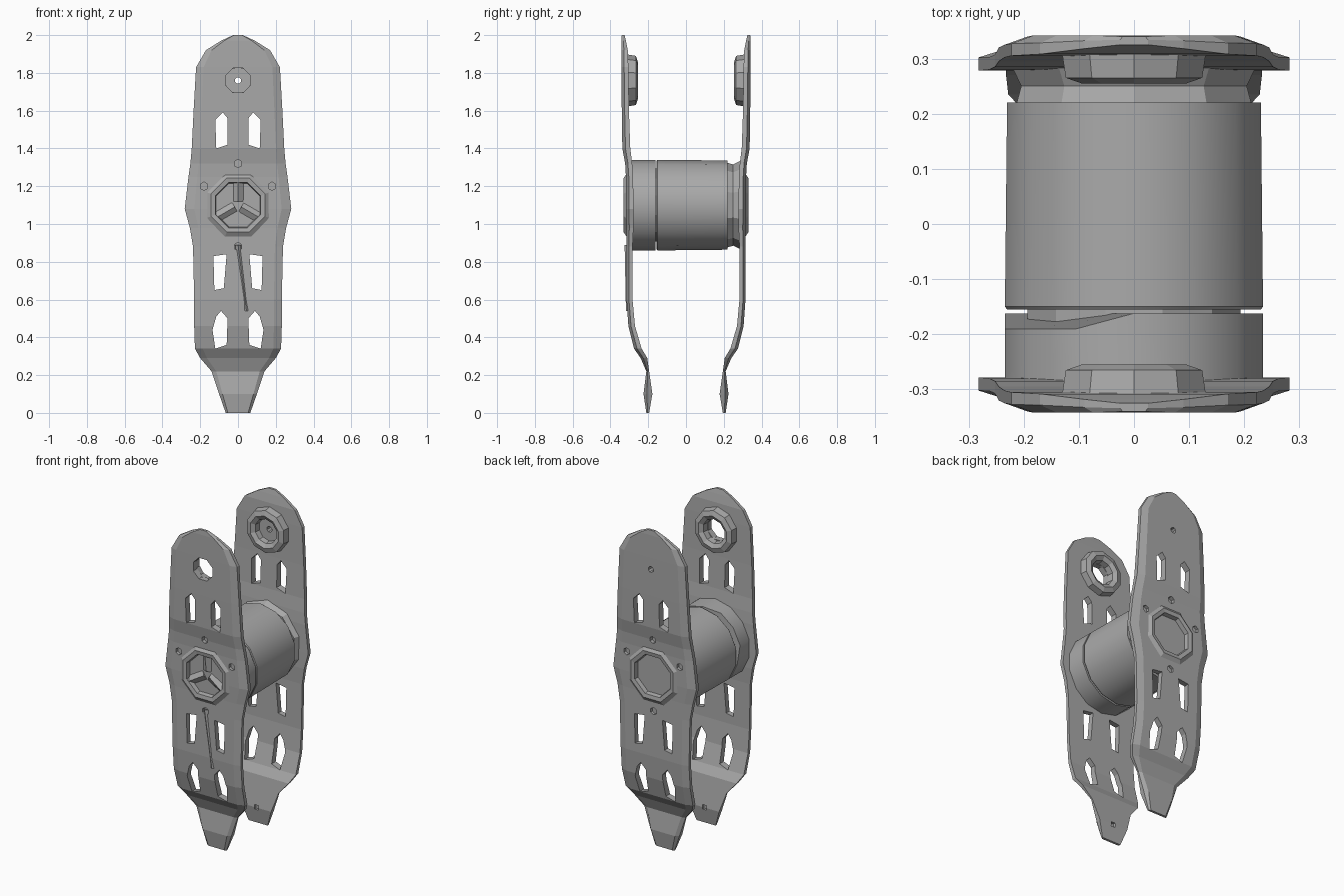
import bpy, bmesh, math
from mathutils import Vector

cube = bpy.data.objects.get("Cube")
if cube:
    bpy.data.objects.remove(cube, do_unlink=True)

grey = bpy.data.materials.new("plain grey")
grey.use_nodes = True
grey.diffuse_color = (0.4, 0.4, 0.4, 1)
bsdf = grey.node_tree.nodes["Principled BSDF"]
bsdf.inputs["Base Color"].default_value = (0.4, 0.4, 0.4, 1)
bsdf.inputs["Roughness"].default_value = 0.8

HUB_Z, EYE_Z = 1.1, 1.76


def finish(bm, name):
    bmesh.ops.recalc_face_normals(bm, faces=bm.faces)
    mesh = bpy.data.meshes.new(name)
    bm.to_mesh(mesh)
    bm.free()
    mesh.materials.append(grey)
    obj = bpy.data.objects.new(name, mesh)
    bpy.context.collection.objects.link(obj)
    return obj


def loft(bm, rings, closed=False):
    loops = [[bm.verts.new(p) for p in ring] for ring in rings]
    n = len(loops[0])
    pairs = list(zip(loops, loops[1:]))
    if closed:
        pairs.append((loops[-1], loops[0]))
    for a, b in pairs:
        for i in range(n):
            j = (i + 1) % n
            bm.faces.new((a[i], a[j], b[j], b[i]))
    if not closed:
        bm.faces.new(loops[0])
        bm.faces.new(loops[-1])


def circle(r, y, z, sides, x=0):
    step = 2 * math.pi / sides
    return [(x + r * math.cos((i + 0.5) * step), y, z + r * math.sin((i + 0.5) * step))
            for i in range(sides)]


def lathe(name, rings, z, sides, closed=False):
    bm = bmesh.new()
    loft(bm, [circle(r, y, z, sides) for r, y in rings], closed)
    return finish(bm, name)


def smooth(obj):
    bpy.ops.object.select_all(action="DESELECT")
    bpy.context.view_layer.objects.active = obj
    obj.select_set(True)
    bpy.ops.object.shade_smooth_by_angle(angle=math.radians(35))


# Side plate stations: height, half width, outer depth, inner depth
STATIONS = [
    (0.0, 0.065, 0.21, 0.195), (0.1, 0.1, 0.225, 0.178), (0.22, 0.14, 0.21, 0.195),
    (0.29, 0.2, 0.24, 0.205), (0.34, 0.228, 0.275, 0.235), (0.46, 0.232, 0.305, 0.27),
    (0.6, 0.232, 0.315, 0.283), (0.88, 0.238, 0.315, 0.283), (0.98, 0.255, 0.315, 0.278),
    (1.08, 0.282, 0.318, 0.278), (1.25, 0.262, 0.318, 0.28), (1.32, 0.252, 0.322, 0.285),
    (1.4, 0.245, 0.337, 0.295), (1.6, 0.235, 0.34, 0.302), (1.83, 0.222, 0.342, 0.305),
    (1.92, 0.17, 0.342, 0.308), (1.97, 0.09, 0.342, 0.318), (2.0, 0.025, 0.34, 0.325),
]

# Slot corners for one half, mirrored across the plate
SLOTS = [
    [(0.055, 1.42), (0.115, 1.4), (0.12, 1.55), (0.08, 1.59), (0.055, 1.56)],
    [(0.075, 0.66), (0.125, 0.65), (0.13, 0.83), (0.06, 0.84)],
    [(0.06, 0.36), (0.12, 0.34), (0.135, 0.44), (0.115, 0.51), (0.09, 0.54), (0.055, 0.5)],
]
BOLTS = [(-0.18, 1.2), (0.18, 1.2), (0, 1.32), (0, 0.88)]


def side_plate(name, s, eye_radius):
    bm = bmesh.new()
    rings = []
    for z, w, yo, yi in STATIONS:
        edge = yo - (yo - yi) * 0.4
        half = [(w, yi), (w, edge), (w * 0.82, yo)]
        section = half + [(-x, y) for x, y in reversed(half)]
        rings.append([(x, s * y, z) for x, y in section])
    loft(bm, rings)
    plate = finish(bm, name)

    # Slots, eye, bolt recesses and tip dimple
    bm = bmesh.new()
    for slot in SLOTS:
        for m in (-1, 1):
            loft(bm, [[(m * x, s * y, z) for x, z in slot] for y in (0.1, 0.5)])
    loft(bm, [circle(eye_radius, s * y, EYE_Z, 8) for y in (0.1, 0.5)])
    for x, z in BOLTS:
        loft(bm, [circle(0.022, s * y, z, 6, x) for y in (0.3, 0.5)])
    loft(bm, [circle(0.13, s * y, HUB_Z, 8) for y in (0.297, 0.5)])
    loft(bm, [circle(0.02, s * y, 0.1, 4) for y in (0.1, 0.195)])
    cutter = finish(bm, name + "_cutter")
    cutter.hide_render = True
    mod = plate.modifiers.new("openings", "BOOLEAN")
    mod.operation = "DIFFERENCE"
    mod.solver = "EXACT"
    mod.object = cutter
    bpy.ops.object.select_all(action="DESELECT")
    bpy.context.view_layer.objects.active = plate
    plate.select_set(True)
    bpy.ops.object.modifier_apply(modifier=mod.name)
    bpy.data.objects.remove(cutter, do_unlink=True)

    # Ring around the eye on the inner face
    lathe(name + "_eye_ring",
          [(0.07, s * 0.315), (0.075, s * 0.27), (0.1, s * 0.255), (0.13, s * 0.265),
           (0.138, s * 0.315)], EYE_Z, 10, True)
    # Raised rim around the hub recess
    lathe(name + "_hub_rim",
          [(0.125, s * 0.3), (0.13, s * 0.326), (0.155, s * 0.33), (0.185, s * 0.312),
           (0.185, s * 0.3)], HUB_Z, 8, True)


side_plate("front_plate", -1, 0.07)
side_plate("back_plate", 1, 0.018)

# Drum between the plates
drum = lathe("drum", [(0.236, -0.155), (0.24, -0.15), (0.236, 0.22)], HUB_Z, 14)
smooth(drum)
lathe("back_neck", [(0.225, 0.215), (0.215, 0.25), (0.235, 0.29)], HUB_Z, 10)
lathe("front_core", [(0.2, -0.29), (0.2, -0.15)], HUB_Z, 12)

# Front collar, stepped back on one side
collar = lathe("front_collar", [(0.24, -0.29), (0.24, -0.162)], HUB_Z, 14)
for v in collar.data.vertices:
    if v.co.x < -0.05 and v.co.y > -0.2 and v.co.z > HUB_Z:
        v.co.y = -0.19
smooth(collar)

# Broken web inside the front hub
for i in range(3):
    a = math.radians(90 + 120 * i)
    d, n = Vector((math.cos(a), 0, math.sin(a))), Vector((-math.sin(a), 0, math.cos(a)))
    c = Vector((0, 0, HUB_Z))
    bm = bmesh.new()
    loft(bm, [[c + d * r + n * w + Vector((0, y, 0))
               for w, y in ((-0.03, -0.295), (0, -0.295 - h), (0.03, -0.295))]
              for r, h in ((0.02, 0.012), (0.14, 0.03))])
    finish(bm, "front_hub_spoke_%d" % (i + 1))

# Crease running down the front plate
bm = bmesh.new()
loft(bm, [[(x - w, -0.31, z), (x, -0.31 - h, z), (x + w, -0.31, z)]
          for x, z, w, h in ((0, 0.89, 0.015, 0.015), (0.045, 0.54, 0.01, 0.008))])
finish(bm, "front_crease")
